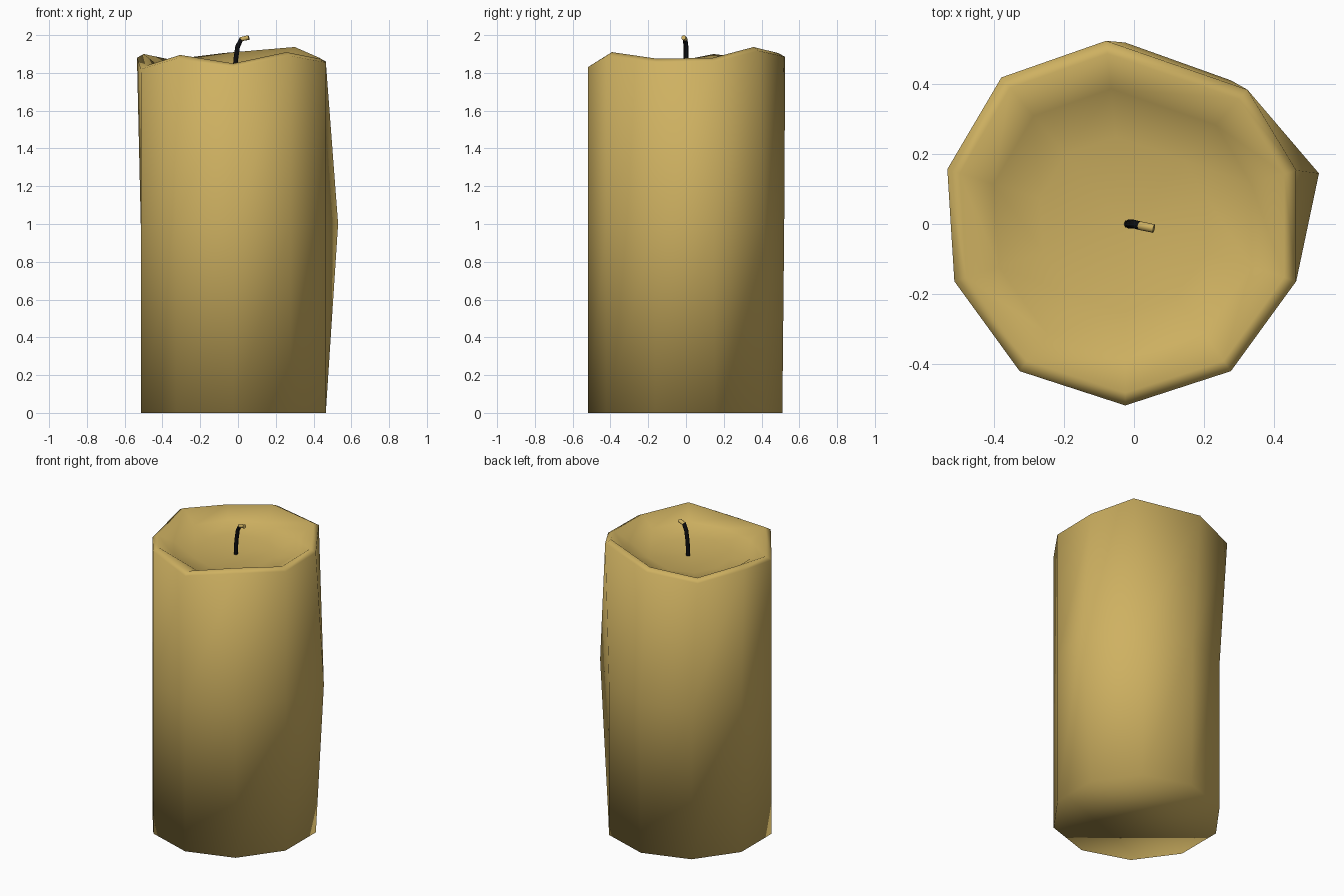
import bpy, bmesh, math
from mathutils import Vector

if "Cube" in bpy.data.objects:
    bpy.data.objects.remove(bpy.data.objects["Cube"])


def material(name, rgb):
    m = bpy.data.materials.new(name)
    m.diffuse_color = (*rgb, 1)
    m.use_nodes = True
    m.node_tree.nodes["Principled BSDF"].inputs["Base Color"].default_value = m.diffuse_color
    return m


wax = material("honey wax", (0.62, 0.44, 0.12))
char = material("charred wick", (0.004, 0.004, 0.005))


def loft(name, rings, mats, bottom_center=None, top_center=None, tip_from=None):
    """Skin a list of rings; cap with a fan to a centre point or an n-gon."""
    bm = bmesh.new()
    vs = [[bm.verts.new(p) for p in r] for r in rings]
    n = len(rings[0])
    for i in range(len(vs) - 1):
        for k in range(n):
            j = (k + 1) % n
            f = bm.faces.new((vs[i][k], vs[i][j], vs[i + 1][j], vs[i + 1][k]))
            f.material_index = int(tip_from is not None and i >= tip_from)
    bm.faces.new(vs[0][::-1])
    if top_center:
        c = bm.verts.new(top_center)
        for k in range(n):
            bm.faces.new((vs[-1][k], vs[-1][(k + 1) % n], c))
    else:
        bm.faces.new(vs[-1]).material_index = int(tip_from is not None)
    for f in bm.faces:
        f.smooth = True
    bmesh.ops.recalc_face_normals(bm, faces=bm.faces[:])
    me = bpy.data.meshes.new(name)
    bm.to_mesh(me)
    bm.free()
    for m in mats:
        me.materials.append(m)
    ob = bpy.data.objects.new(name, me)
    bpy.context.collection.objects.link(ob)
    return ob


# Candle body: ten-sided column with a bulge and an uneven melted rim
CX, CY, R = -0.025, -0.005, 0.515
base = [Vector((CX + R * math.cos(math.radians(36 * k - 90)),
                CY + R * math.sin(math.radians(36 * k - 90)), 0)) for k in range(10)]
mid = [p + Vector((0, 0, 1.0)) for p in base]
mid[3] = Vector((0.53, 0.145, 1.0))
mid[5].y += 0.01

rim_z = [1.85, 1.91, 1.875, 1.88, 1.937, 1.905, 1.87, 1.9, 1.84, 1.895]
moved = {4: (0.325, 0.385), 5: (-0.08, 0.525), 6: (-0.38, 0.42), 7: (-0.535, 0.157)}
rim = []
for k, p in enumerate(base):
    x, y = moved.get(k, (p.x, p.y))
    rim.append(Vector((x, y, rim_z[k] - 0.02)))


def inset(scale, z_of):
    return [Vector((CX + (p.x - CX) * scale, CY + (p.y - CY) * scale, z_of(k)))
            for k, p in enumerate(rim)]


crest = inset(0.93, lambda k: rim_z[k])
slope = inset(0.74, lambda k: 1.82 + 0.25 * (rim_z[k] - 1.88))
pool = inset(0.48, lambda k: 1.787)
loft("candle_body", [base, mid, rim, crest, slope, pool], [wax],
     top_center=(CX, CY, 1.78))

# Wick: bent tube, black with a pale tip
path = [Vector(p) for p in ((-0.017, 0, 1.76), (-0.012, 0, 1.87), (-0.002, 0, 1.94),
                            (0.018, -0.005, 1.979), (0.057, -0.013, 1.987))]


def tube(points, r, n=8):
    rings = []
    for i, p in enumerate(points):
        t = (points[min(i + 1, len(points) - 1)] - points[max(i - 1, 0)]).normalized()
        u = Vector((0, 1, 0)).cross(t).normalized()
        v = t.cross(u)
        rings.append([p + r * (math.cos(a) * u + math.sin(a) * v)
                      for a in (2 * math.pi * k / n for k in range(n))])
    return rings


wick = loft("wick", tube(path, 0.0125), [char, wax], tip_from=3)
bpy.context.view_layer.objects.active = wick
wick.select_set(True)
bpy.ops.object.shade_smooth_by_angle(angle=math.radians(50))
